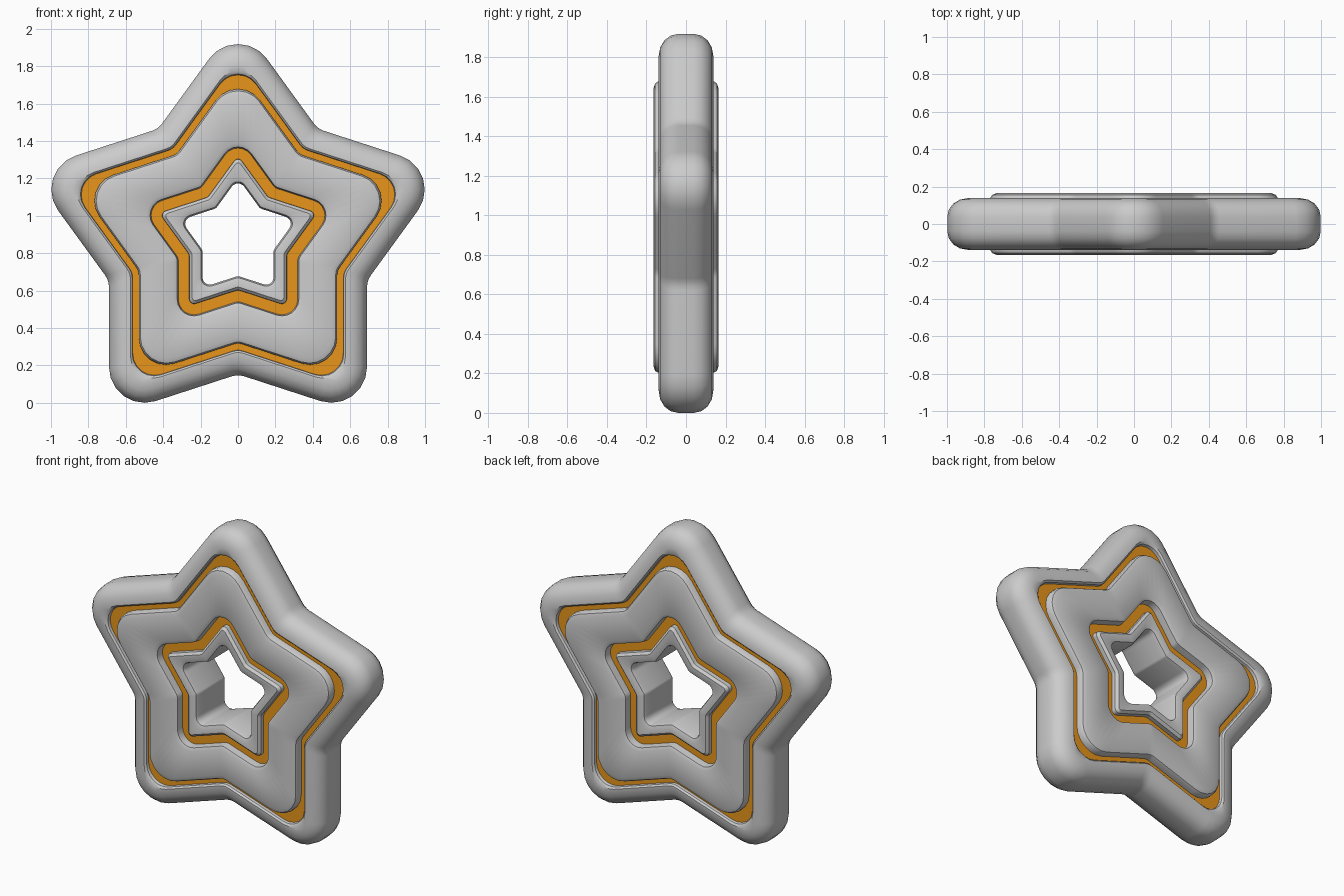
import bpy, bmesh
from math import sin, cos, radians

if "Cube" in bpy.data.objects:
    bpy.data.objects.remove(bpy.data.objects["Cube"])

CENTRE_Z = 0.878
S, C = sin(radians(36)), cos(radians(36))
TIP_SEGS, NOTCH_SEGS = 6, 3


def star(edge, tip):
    """Rounded star outline: edge = distance of straight sides, tip = reach of the points."""
    d = (tip - edge) / (1 - S)          # centre of the tip arc
    r = tip - d                         # radius of the tip arc
    f = 0.15 * edge                     # fillet radius in the notches
    n = (edge + f) / cos(radians(18))   # centre of the notch arc
    pts = []
    for k in range(5):
        a0 = 72 * k
        ax, az = sin(radians(a0)), cos(radians(a0))
        for i in range(TIP_SEGS + 1):
            a = radians(a0 - 54 + 108 * i / TIP_SEGS)
            pts.append((d * ax + r * sin(a), d * az + r * cos(a)))
        bx, bz = sin(radians(a0 + 36)), cos(radians(a0 + 36))
        for i in range(NOTCH_SEGS + 1):
            a = radians(a0 + 54 - 36 * i / NOTCH_SEGS)
            pts.append((n * bx - f * sin(a), n * bz - f * cos(a)))
    return pts


def star_ring(name, half, colour=None):
    """Loft a closed ring; half = front cross-section (edge, tip, depth), outside to inside."""
    section = [(e, t, -y) for e, t, y in half] + [(e, t, y) for e, t, y in reversed(half)]
    bm = bmesh.new()
    loops = [[bm.verts.new((x, y, z + CENTRE_Z)) for x, z in star(e, t)] for e, t, y in section]
    for j, a in enumerate(loops):
        b = loops[(j + 1) % len(loops)]
        for i in range(len(a)):
            k = (i + 1) % len(a)
            bm.faces.new((a[i], a[k], b[k], b[i]))
    bmesh.ops.recalc_face_normals(bm, faces=bm.faces[:])
    mesh = bpy.data.meshes.new(name)
    bm.to_mesh(mesh)
    bm.free()
    ob = bpy.data.objects.new(name, mesh)
    bpy.context.collection.objects.link(ob)
    if colour:
        mat = bpy.data.materials.new(name)
        mat.diffuse_color = colour
        mat.use_nodes = True
        mat.node_tree.nodes["Principled BSDF"].inputs["Base Color"].default_value = mat.diffuse_color
        mesh.materials.append(mat)
    bpy.ops.object.select_all(action='DESELECT')
    ob.select_set(True)
    bpy.context.view_layer.objects.active = ob
    bpy.ops.object.shade_smooth_by_angle(angle=radians(35))
    return ob


# Rounded outer rim
rim = [(0.69 - 0.11 * (1 - cos(radians(a))), 1.04 - 0.11 * (1 - cos(radians(a))),
        0.04 + 0.098 * sin(radians(a))) for a in (0, 22.5, 45, 67.5, 90)]
star_ring("outer_rim", rim + [(0.575, 0.895, 0.138), (0.565, 0.88, 0.128), (0.56, 0.867, 0.08)])

# Orange core seen at the bottom of both grooves
star_ring("orange_core", [(0.59, 0.91, 0.11), (0.225, 0.345, 0.11)], (0.8, 0.3, 0.01, 1))

# Raised middle plate
star_ring("middle_plate", [
    (0.53, 0.80, 0.08), (0.53, 0.80, 0.14), (0.522, 0.79, 0.156), (0.50, 0.765, 0.165),
    (0.345, 0.51, 0.165), (0.325, 0.49, 0.155), (0.315, 0.48, 0.08)])

# Inner rim around the hole
star_ring("inner_rim", [
    (0.262, 0.427, 0.08), (0.26, 0.424, 0.138), (0.245, 0.405, 0.153),
    (0.22, 0.33, 0.153), (0.198, 0.304, 0.145), (0.19, 0.295, 0.12)])
